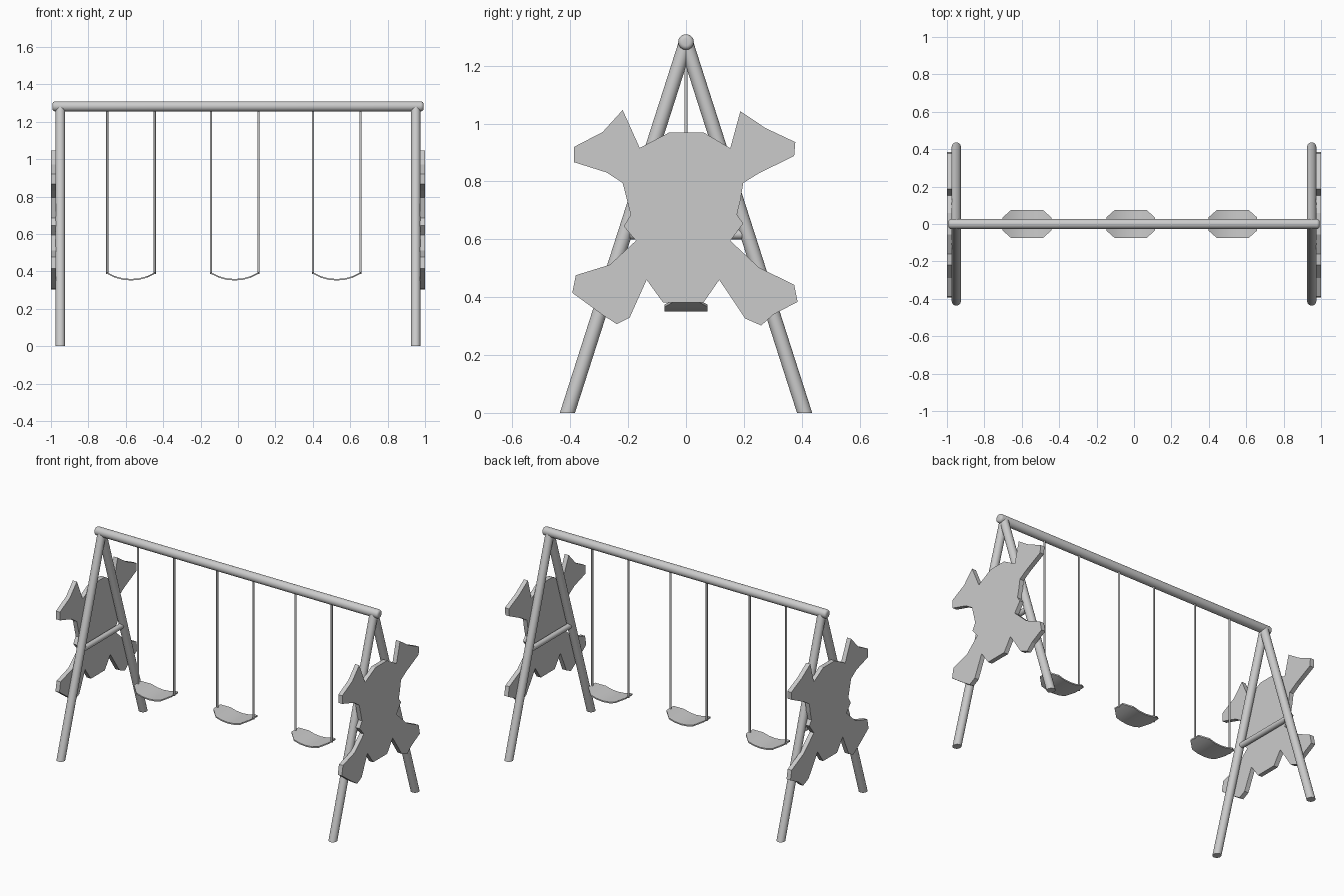
import bpy, bmesh, math
from mathutils import Vector

if "Cube" in bpy.data.objects:
    bpy.data.objects.remove(bpy.data.objects["Cube"])


def finish(bm, name, smooth=True):
    bmesh.ops.recalc_face_normals(bm, faces=bm.faces)
    me = bpy.data.meshes.new(name)
    bm.to_mesh(me)
    bm.free()
    ob = bpy.data.objects.new(name, me)
    bpy.context.collection.objects.link(ob)
    if smooth:
        bpy.ops.object.select_all(action='DESELECT')
        ob.select_set(True)
        bpy.context.view_layer.objects.active = ob
        bpy.ops.object.shade_smooth_by_angle(angle=math.radians(35))
    return ob


def tube(name, a, b, r, sides=24, round_end=0.0, floor_cut=False):
    a, b = Vector(a), Vector(b)
    d = b - a
    bm = bmesh.new()
    bmesh.ops.create_cone(bm, cap_ends=True, segments=sides, radius1=r, radius2=r, depth=d.length)
    if round_end:
        rims = [e for e in bm.edges if any(len(f.verts) > 4 for f in e.link_faces)]
        bmesh.ops.bevel(bm, geom=rims, offset=round_end, segments=4, profile=0.5, affect='EDGES')
    bm.transform(d.to_track_quat('Z', 'Y').to_matrix().to_4x4())
    bmesh.ops.translate(bm, verts=bm.verts, vec=(a + b) / 2)
    if floor_cut:
        cut = bmesh.ops.bisect_plane(bm, geom=bm.verts[:] + bm.edges[:] + bm.faces[:],
                                     plane_co=(0, 0, 0), plane_no=(0, 0, -1), clear_outer=True)
        bmesh.ops.holes_fill(bm, edges=[e for e in bm.edges if e.is_boundary])
    return finish(bm, name)


# Top beam
tube("top_beam", (-0.992, 0, 1.282), (0.992, 0, 1.282), 0.027, 32, round_end=0.015)

# Outline of the decorative side panel (y, z)
OUTLINE = [(-0.057, 0.97), (0.06, 0.97), (0.153, 0.915), (0.188, 1.043), (0.274, 0.985),
           (0.378, 0.936), (0.374, 0.888), (0.253, 0.829), (0.198, 0.795), (0.188, 0.735),
           (0.176, 0.685), (0.198, 0.655), (0.153, 0.595), (0.253, 0.502), (0.374, 0.443),
           (0.386, 0.384), (0.302, 0.34), (0.26, 0.302), (0.205, 0.326), (0.115, 0.46),
           (0.06, 0.381), (-0.079, 0.381), (-0.136, 0.46), (-0.195, 0.329), (-0.24, 0.307),
           (-0.29, 0.34), (-0.393, 0.415), (-0.381, 0.476), (-0.264, 0.512), (-0.173, 0.595),
           (-0.215, 0.645), (-0.191, 0.685), (-0.219, 0.795), (-0.274, 0.831), (-0.388, 0.867),
           (-0.388, 0.919), (-0.288, 0.971), (-0.219, 1.047), (-0.16, 0.916)]

# End frames: two legs, crossbar and panel on each side
for side, sx in (("left", -1), ("right", 1)):
    x = sx * 0.95
    for end, sy in (("front", -1), ("back", 1)):
        tube(f"{side}_{end}_leg", (x, sy * 0.426, -0.05), (x, 0, 1.28), 0.025, floor_cut=True)
    tube(f"{side}_crossbar", (x, -0.215, 0.617), (x, 0.215, 0.617), 0.017)
    bm = bmesh.new()
    face = bm.faces.new([bm.verts.new((sx * 0.972, y, z)) for y, z in OUTLINE])
    ext = bmesh.ops.extrude_face_region(bm, geom=[face], use_keep_orig=True)
    moved = [v for v in ext["geom"] if isinstance(v, bmesh.types.BMVert)]
    bmesh.ops.translate(bm, verts=moved, vec=(sx * 0.028, 0, 0))
    finish(bm, f"{side}_panel", smooth=False)

# Swings: sagging strap seat with tapered ends, hung on two ropes
STATIONS = [(-0.13, 0.035, 0.392), (-0.085, 0.075, 0.37), (-0.045, 0.075, 0.359), (0, 0.075, 0.355),
            (0.045, 0.075, 0.359), (0.085, 0.075, 0.37), (0.13, 0.035, 0.392)]
for n, cx in enumerate((-0.572, -0.018, 0.528), 1):
    bm = bmesh.new()
    rings = []
    for dx, hw, z in STATIONS:
        rings.append([bm.verts.new((cx + dx, y, z + dz)) for y, dz in
                      ((-hw, -0.004), (hw, -0.004), (hw, 0.004), (-hw, 0.004))])
    for p, q in zip(rings, rings[1:]):
        for i in range(4):
            j = (i + 1) % 4
            bm.faces.new((p[i], p[j], q[j], q[i]))
    bm.faces.new(rings[0])
    bm.faces.new(rings[-1])
    finish(bm, f"seat_{n}")
    for label, s in (("left", -1), ("right", 1)):
        rx = cx + s * 0.127
        tube(f"swing_{n}_{label}_rope", (rx, 0, 0.385), (rx, 0, 1.27), 0.006, 12)
